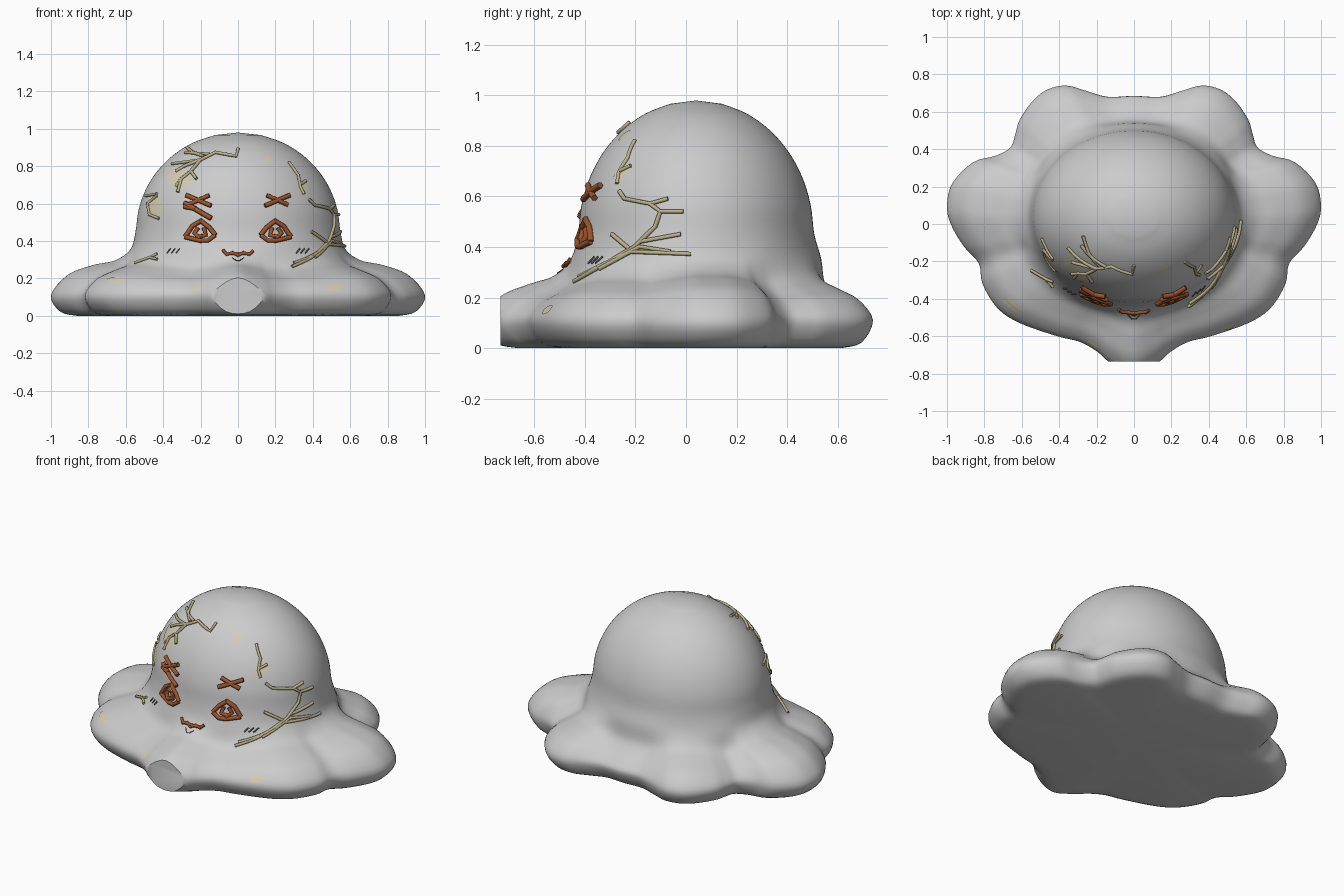
import bpy, bmesh, math
from mathutils import Vector
from mathutils.bvhtree import BVHTree

if "Cube" in bpy.data.objects:
    bpy.data.objects.remove(bpy.data.objects["Cube"], do_unlink=True)


def material(name, rgb):
    m = bpy.data.materials.new(name)
    m.use_nodes = True
    m.diffuse_color = (*rgb, 1)
    m.node_tree.nodes["Principled BSDF"].inputs["Base Color"].default_value = (*rgb, 1)
    return m


GREY = material("soft grey", (0.6, 0.6, 0.6))
TWIG = material("dry khaki", (0.5, 0.45, 0.26))
BARK = material("rust brown", (0.33, 0.09, 0.025))
SPOT = material("pale cream", (0.66, 0.61, 0.46))
INK = material("dark grey", (0.13, 0.13, 0.13))


def catmull(a, b, c, d, t):
    return 0.5 * (2 * b + (c - a) * t + (2 * a - 5 * b + 4 * c - d) * t * t
                  + (3 * b - a - 3 * c + d) * t ** 3)


def smooth_path(pts, steps, closed):
    n = len(pts)
    pick = (lambda i: pts[i % n]) if closed else (lambda i: pts[max(0, min(n - 1, i))])
    out = [catmull(*[pick(i + k) for k in (-1, 0, 1, 2)], s / steps)
           for i in range(n if closed else n - 1) for s in range(steps)]
    return out if closed else out + [pts[-1]]


def new_object(name, bm, mat):
    me = bpy.data.meshes.new(name)
    bm.to_mesh(me)
    me.materials.append(mat)
    ob = bpy.data.objects.new(name, me)
    bpy.context.collection.objects.link(ob)
    bpy.ops.object.select_all(action="DESELECT")
    ob.select_set(True)
    bpy.context.view_layer.objects.active = ob
    bpy.ops.object.shade_smooth_by_angle(angle=math.radians(40))
    return ob


# Body: a dome flowing into a skirt of rounded lobes (outline in hundredths)
HALF = [(0, -81), (13, -74), (20, -68), (29, -63), (41, -60), (61, -53), (73, -45),
        (81, -32), (83, -21), (91, -12), (98, 0), (100, 10), (97, 22), (86, 33),
        (74, 365 / 10), (66, 41), (635 / 10, 48), (61, 56), (54, 66), (46, 72),
        (36, 74), (25, 71), (14, 68), (0, 685 / 10)]
half = [Vector(p) / 100 for p in HALF]
outline = smooth_path(half + [Vector((-p.x, p.y)) for p in half[-2:0:-1]], 4, True)
CENTRE = Vector((0, 0.04))
RX, RY, WAIST, TOP = 0.545, 0.465, 0.45, 0.98


def profile(rim, dome):
    gap = rim - dome
    k = min(1, 0.55 + gap)
    pts = [(rim - 0.14, 0), (rim - 0.05, 0.022), (rim, 0.11), (dome + 0.8 * gap, 0.22 * k),
           (dome + 0.5 * gap, 0.272 * k), (dome + 0.25 * gap, 0.148 * (k + 1)),
           (dome + 0.03, 0.355), (dome + 0.003, WAIST)]
    for i in range(1, 7):
        a = i * math.pi / 14
        pts.append((dome * math.cos(a), WAIST + (TOP - WAIST) * math.sin(a)))
    return smooth_path([Vector(p) for p in pts], 4, False)


bm = bmesh.new()
columns = []
for o in outline:
    ray = o - CENTRE
    u = ray.normalized()
    dome = 1 / math.hypot(u.x / RX, u.y / RY)
    columns.append([bm.verts.new((u.x * r, u.y * r + CENTRE.y, max(z, 0)))
                    for r, z in profile(ray.length, dome)])
crown = bm.verts.new((0, CENTRE.y, TOP))
base = bm.verts.new((0, CENTRE.y, 0))
for a, b in zip(columns, columns[1:] + columns[:1]):
    for i in range(len(a) - 1):
        bm.faces.new((a[i], b[i], b[i + 1], a[i + 1]))
    bm.faces.new((a[-1], b[-1], crown))
    bm.faces.new((b[0], a[0], base))
# Flat cut on the front lobe
cut = bmesh.ops.bisect_plane(bm, geom=bm.verts[:] + bm.edges[:] + bm.faces[:],
                             plane_co=(0, -0.735, 0), plane_no=(0, -1, 0), clear_outer=True)
bmesh.ops.edgeloop_fill(bm, edges=[e for e in cut["geom_cut"] if isinstance(e, bmesh.types.BMEdge)])
bmesh.ops.recalc_face_normals(bm, faces=bm.faces[:])
tree = BVHTree.FromBMesh(bm)
new_object("body", bm, GREY)
bm.free()


def on_surface(p, lift, side=False):
    """Drop a point on the body from the front, or from the left side."""
    start, way = ((2, p[0], p[1]), (-1, 0, 0)) if side else ((p[0], -2, p[1]), (0, 1, 0))
    hit, normal, _, _ = tree.ray_cast(Vector(start), Vector(way))
    return hit + normal * lift if hit else None


def rods(name, paths, radius, mat, side=False, lift=None):
    """Thin rods that follow the body along paths given in hundredths."""
    cu = bpy.data.curves.new(name, "CURVE")
    cu.dimensions = "3D"
    cu.bevel_depth = radius
    cu.bevel_resolution = 1
    cu.use_fill_caps = True
    for path in paths:
        pts = [Vector(p) / 100 for p in path]
        flat = [pts[0]]
        for a, b in zip(pts, pts[1:]):
            n = max(1, round((b - a).length / 0.03))
            flat += [a.lerp(b, i / n) for i in range(1, n + 1)]
        hits = [on_surface(p, radius * 0.6 if lift is None else lift, side) for p in flat]
        hits = [h for h in hits if h]
        sp = cu.splines.new("POLY")
        sp.points.add(len(hits) - 1)
        for q, h in zip(sp.points, hits):
            q.co = (*h, 1)
    cu.materials.append(mat)
    ob = bpy.data.objects.new(name, cu)
    bpy.context.collection.objects.link(ob)
    bpy.ops.object.select_all(action="DESELECT")
    ob.select_set(True)
    bpy.context.view_layer.objects.active = ob
    bpy.ops.object.convert(target="MESH")


# Eyes: wooden lids around a slanted iris, and crossed brows
EYE = [[(12, 43), (15, 47), (20, 51)], [(19, 51), (24, 48), (28, 42)],
       [(12, 43), (16, 40), (20, 40), (28, 42)], [(18, 47), (17, 43), (21, 42)],
       [(21, 47), (23, 44), (20, 41)]]
BROW = [[(14, 58.5), (27, 64)], [(15, 64), (26, 59)]]
for label, s in (("left", 1), ("right", -1)):
    flip = lambda paths: [[(s * x, z) for x, z in p] for p in paths]
    rods(label + "_eye", flip(EYE), 0.013, BARK)
    rods(label + "_brow", flip(BROW), 0.013, BARK, lift=0.015)
    # Cheek hatching
    rods(label + "_cheek_marks", [[(s * 34.5 + d - 1, 33.5), (s * 34.5 + d + 1, 36)]
                                  for d in (-2.4, 0, 2.4)], 0.004, INK)
rods("right_brow_bar", [[(-28, 60), (-14, 52)], [(-28, 58), (-22, 57)]], 0.014, BARK, lift=0.015)

# Mouth: a ragged twig with a small crease below
rods("mouth", [[(-8, 35), (-6, 32.5), (-3, 33.5), (0, 32), (3, 33.5), (6, 32.5), (8, 34.5)],
               [(-6, 33), (6, 33)]], 0.009, BARK)
rods("chin_crease", [[(-3, 31), (-1, 29.5), (1, 29.5), (3, 31)]], 0.0025, INK)

# Twigs on the dome
rods("crown_twigs", [[(0, 89), (-1, 85), (-12, 87), (-20, 83), (-28, 80), (-33, 77)],
                     [(-27, 89.5), (-24, 87), (-18, 85)], [(-15, 86), (-28, 87)],
                     [(-20, 83), (-35, 81)], [(-20, 83), (-25, 77), (-30, 73), (-32, 66)],
                     [(-25, 77), (-22, 73)], [(-30, 73), (-33, 69)]], 0.009, TWIG)
rods("right_side_twig", [[(-49, 64), (-43, 65)], [(-43, 64), (-48, 60), (-47, 54), (-42, 52)]],
     0.008, TWIG)
rods("right_lobe_twig", [[(-55, 28), (-47, 31), (-43, 33)], [(-47, 31), (-43, 30)]], 0.008, TWIG)
rods("left_dome_twig", [[(27, 82), (32, 75), (33, 69), (35, 65)], [(33, 70), (36, 72)]],
     0.008, TWIG)
rods("left_side_branch",
     [[(-44, 26), (-30, 34), (-20, 40), (-12, 48), (-10, 54), (-14, 57), (-24, 59), (-26, 62)],
      [(-14, 57), (-7, 59)], [(-10, 54), (-1, 54)], [(-18, 42), (-2, 45)],
      [(-42, 28), (-22, 38), (2, 37)], [(-34, 31), (-18, 40), (-6, 38)],
      [(-29, 45), (-22, 39)]], 0.009, TWIG, side=True)


# Pale spots: thin patches laid on the body
def spot(name, x, z, rx, rz):
    bm = bmesh.new()
    bmesh.ops.create_grid(bm, x_segments=12, y_segments=12, size=1)
    for v in bm.verts:
        a, b = v.co.x, v.co.y
        p = (x + rx * a * math.sqrt(1 - b * b / 2), z + rz * b * math.sqrt(1 - a * a / 2))
        hit = on_surface(p, 0.003)
        v.co = hit or Vector((0, 0, -9))
    bmesh.ops.delete(bm, geom=[v for v in bm.verts if v.co.z < -1], context="VERTS")
    bmesh.ops.recalc_face_normals(bm, faces=bm.faces[:])
    if sum(f.normal.y for f in bm.faces) > 0:
        bmesh.ops.reverse_faces(bm, faces=bm.faces[:])
    new_object(name, bm, SPOT)
    bm.free()


for i, s in enumerate([(-0.65, 0.19, 0.05, 0.015), (-0.31, 0.73, 0.065, 0.06),
                       (-0.44, 0.58, 0.035, 0.055), (0.16, 0.84, 0.022, 0.02),
                       (0.34, 0.69, 0.03, 0.035), (0.51, 0.15, 0.04, 0.018),
                       (-0.22, 0.15, 0.028, 0.018)]):
    spot("pale_spot_%d" % (i + 1), *s)
